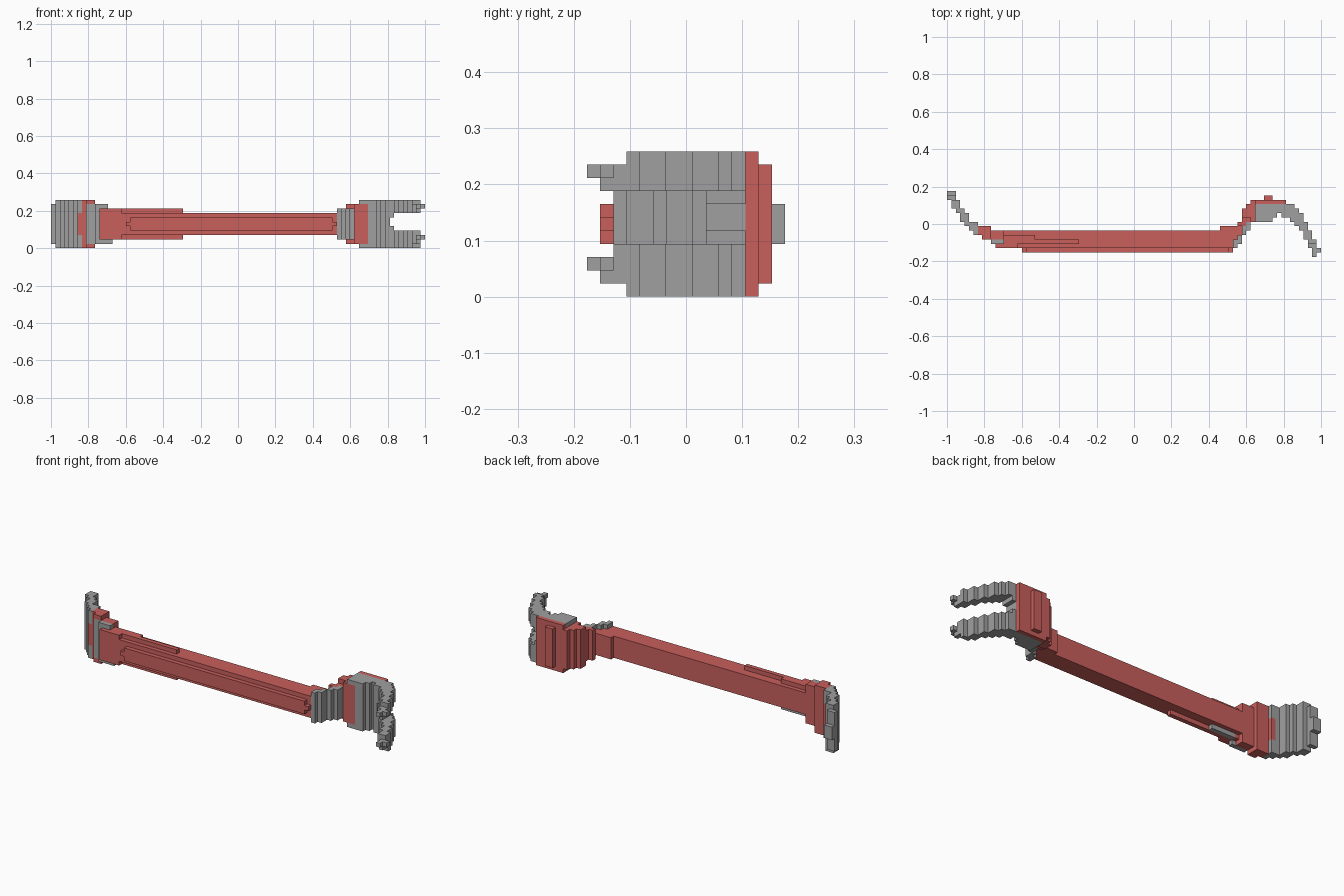
import bpy, bmesh
from mathutils import Vector

cube = bpy.data.objects.get("Cube")
if cube:
    bpy.data.objects.remove(cube, do_unlink=True)

UNIT = 2 / 85                      # edge of one block
SIZE = Vector((85, 15, 0))         # overall block count, used for centring
cells = {}                         # block position -> part name


def material(name, colour):
    mat = bpy.data.materials.new(name)
    mat.use_nodes = True
    mat.diffuse_color = colour
    mat.node_tree.nodes["Principled BSDF"].inputs["Base Color"].default_value = colour
    return mat


def fill(part, xs, ys, zs):
    """Fill a box of blocks; later parts replace earlier ones."""
    for x in range(*xs):
        for y in range(*ys):
            for z in range(*zs):
                cells[x, y, z] = part


def curved_height(y):
    """Rounded outline of the wide ends, narrowing towards the tips."""
    return {0: (2, 10), 1: (1, 10), 2: (1, 10), 13: (1, 10), 14: (4, 7)}.get(y, (0, 11))


def sweep(part, start, lows, highs, height=curved_height):
    """Fill consecutive columns between a lower and an upper edge."""
    for x, (low, high) in enumerate(zip(lows, highs), start):
        for y in range(low, high):
            fill(part, (x, x + 1), (y, y + 1), height(y))


# Flat pry blade with its red root
blade_low = [13, 11, 10, 8, 7, 6, 5, 5, 4, 4]
blade_high = [15, 15, 13, 11, 10, 8, 8, 7, 7, 7]
sweep("pry_blade", 0, blade_low[:7], blade_high[:7])
fill("pry_blade", (0, 1), (13, 15), (4, 7))
for z in range(3, 8):
    for y in range(5, 8):
        cells[6, y, z] = "blade_root"
sweep("blade_root", 7, blade_low[7:], blade_high[7:])
fill("blade_root", (10, 13), (4, 6), (1, 10))

# Grey collar in front of the blade root
for x in (8, 9):
    fill("blade_collar", (x, x + 1), (4, 5), (1, 10))
fill("blade_collar", (10, 13), (3, 4), (1, 10))
fill("blade_collar", (13, 14), (3, 4), (1, 9))

# Shaft with a raised front ridge
fill("shaft", (11, 65), (2, 6), (3, 8))
fill("shaft", (18, 64), (1, 2), (4, 7))
fill("shaft", (17, 65), (1, 2), (5, 6))
fill("shaft", (62, 66), (6, 7), (3, 8))

# Tapering ribs above and below the shaft
fill("shaft", (11, 16), (2, 5), (2, 9))
for z in (2, 8):
    fill("shaft", (16, 20), (3, 5), (z, z + 1))
    fill("shaft", (20, 30), (3, 4), (z, z + 1))
fill("lower_rib", (14, 20), (4, 5), (2, 3))

# Bend from the shaft into the hook
bend_low = [2, 3, 5, 6, 8, 8, 8]
bend_high = [7, 8, 11, 12, 13, 13, 13]


def bend_height(y):
    return (3, 8) if y < 7 else (2, 9) if y < 9 else (1, 10)


sweep("bend", 65, bend_low, bend_high, bend_height)
fill("bend", (69, 72), (8, 13), (1, 10))
fill("bend", (70, 72), (9, 13), (0, 11))
sweep("bend_plate", 65, bend_low[:4], [4, 5, 7, 8], lambda y: (2, 9))

# Hook head: grey inside, red over the back
hook_low = [8, 8, 9, 10, 9, 9, 8, 7, 6, 4, 2, 0]
hook_high = [12, 12, 12, 12, 12, 12, 12, 11, 10, 8, 6, 4]
sweep("claw", 72, hook_low, hook_high)
fill("claw", (70, 72), (8, 12), (10, 11))
fill("claw", (70, 72), (8, 12), (0, 1))
fill("hook_back", (72, 77), (12, 13), (0, 11))
fill("hook_back", (72, 74), (13, 14), (1, 10))
fill("claw", (84, 85), (1, 2), (2, 10))

# Split the claw into two prongs
for x, y, z in list(cells):
    if x > 77 and 4 <= z < 8 or x == 77 and 5 <= z < 7:
        del cells[x, y, z]
    elif x > 81 and y < 2 and z == 3:
        del cells[x, y, z]
    elif x > 81 and (y == 0 or x == 84) and z == 8:
        del cells[x, y, z]

# Turn each part into a mesh of its exposed block sides
red = material("red_paint", (0.58, 0.115, 0.107, 1))
grey = material("bare_grey_metal", (0.35, 0.35, 0.35, 1))
part_colours = {
    "shaft": red, "blade_root": red, "bend": red, "hook_back": red,
    "pry_blade": grey, "blade_collar": grey, "lower_rib": grey,
    "bend_plate": grey, "claw": grey,
}


def build_part(name, mat):
    bm = bmesh.new()
    for cell, part in cells.items():
        if part != name:
            continue
        middle = Vector(cell) + Vector((0.5, 0.5, 0.5)) - SIZE / 2
        for axis in range(3):
            for sign in (-1, 1):
                normal = Vector((0, 0, 0))
                normal[axis] = sign
                if tuple(int(c + n) for c, n in zip(cell, normal)) in cells:
                    continue
                u, v = Vector((0, 0, 0)), Vector((0, 0, 0))
                u[(axis + 1) % 3] = 1
                v[(axis + 2) % 3] = sign
                corners = [-u - v, u - v, u + v, v - u]
                bm.faces.new([bm.verts.new((middle + (normal + c) / 2) * UNIT)
                              for c in corners])
    bmesh.ops.remove_doubles(bm, verts=bm.verts, dist=UNIT / 10)
    bmesh.ops.dissolve_limit(bm, angle_limit=0.01, verts=bm.verts, edges=bm.edges)
    mesh = bpy.data.meshes.new(name)
    bm.to_mesh(mesh)
    bm.free()
    mesh.materials.append(mat)
    bpy.context.collection.objects.link(bpy.data.objects.new(name, mesh))


for part_name, part_material in part_colours.items():
    build_part(part_name, part_material)
